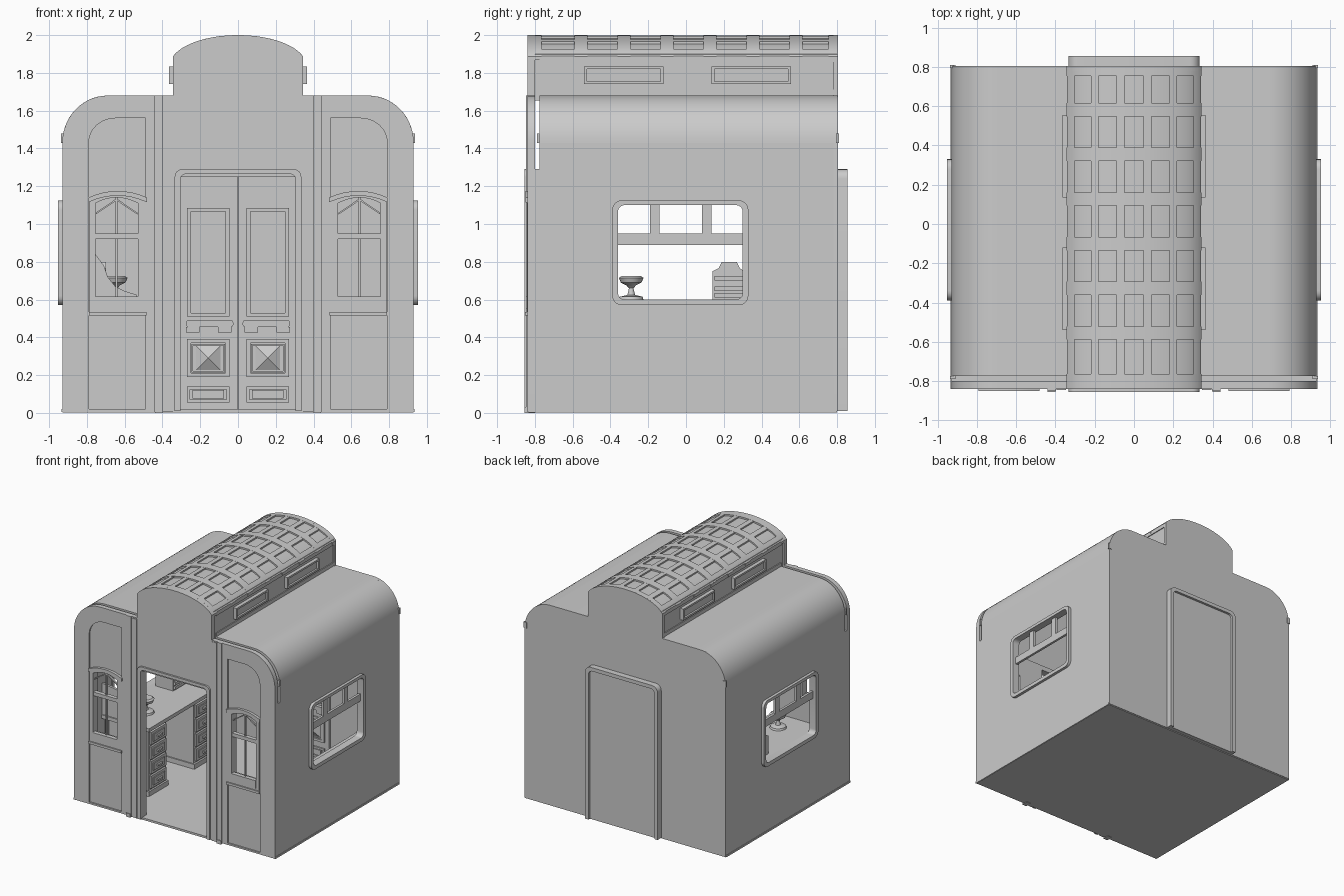
import bpy, bmesh
from math import sin, cos, pi, sqrt, radians

if "Cube" in bpy.data.objects:
    bpy.data.objects.remove(bpy.data.objects["Cube"])


def finish(bm, name):
    bmesh.ops.recalc_face_normals(bm, faces=bm.faces[:])
    me = bpy.data.meshes.new(name)
    bm.to_mesh(me)
    bm.free()
    ob = bpy.data.objects.new(name, me)
    bpy.context.collection.objects.link(ob)
    return ob


def plate(name, loops, d0, d1, axis='y'):
    """Flat outline with optional holes, given thickness along an axis."""
    bm = bmesh.new()
    edges = []
    for lp in loops:
        pts = [p for i, p in enumerate(lp)
               if abs(p[0] - lp[i - 1][0]) + abs(p[1] - lp[i - 1][1]) > 1e-5]
        vs = [bm.verts.new((u, v, 0)) for u, v in pts]
        edges += [bm.edges.new((vs[i - 1], vs[i])) for i in range(len(vs))]
    bmesh.ops.triangle_fill(bm, use_beauty=True, edges=edges, normal=(0, 0, 1))
    faces = bm.faces[:]
    top = {v: bm.verts.new((v.co.x, v.co.y, 1)) for v in bm.verts[:]}
    for f in faces:
        bm.faces.new([top[v] for v in reversed(f.verts[:])])
    for e in edges:
        a, b = e.verts
        bm.faces.new((a, b, top[b], top[a]))
    for v in bm.verts:
        u, w, t = v.co
        d = d0 + (d1 - d0) * t
        v.co = {'y': (u, d, w), 'x': (d, u, w), 'z': (u, w, d)}[axis]
    return finish(bm, name)


def rect(u0, u1, v0, v1):
    return [(u0, v0), (u1, v0), (u1, v1), (u0, v1)]


def box(name, x0, x1, y0, y1, z0, z1):
    return plate(name, [rect(x0, x1, z0, z1)], y0, y1)


def arc(cx, cz, rx, rz, a0, a1, n=10):
    return [(cx + rx * cos(radians(a0 + (a1 - a0) * i / n)),
             cz + rz * sin(radians(a0 + (a1 - a0) * i / n))) for i in range(n + 1)]


def rrect(u0, u1, v0, v1, r, n=6):
    return (arc(u1 - r, v1 - r, r, r, 0, 90, n) + arc(u0 + r, v1 - r, r, r, 90, 180, n)
            + arc(u0 + r, v0 + r, r, r, 180, 270, n) + arc(u1 - r, v0 + r, r, r, 270, 360, n))


def doorway(w, z, r):
    return [(w, .01)] + arc(w - r, z - r, r, r, 0, 90, 6) + arc(r - w, z - r, r, r, 90, 180, 6) + [(-w, .01)]


def frame(name, u0, u1, v0, v1, t, d0, d1, axis='y'):
    return plate(name, [rect(u0, u1, v0, v1), rect(u0 + t, u1 - t, v0 + t, v1 - t)], d0, d1, axis)


def flip(lp, s):
    return [(s * u, v) for u, v in lp]


def lathe(name, pts, loc, steps=20):
    bm = bmesh.new()
    vs = [bm.verts.new((r, 0, z)) for r, z in pts]
    es = [bm.edges.new((vs[i], vs[i + 1])) for i in range(len(vs) - 1)]
    bmesh.ops.spin(bm, geom=vs + es, cent=(0, 0, 0), axis=(0, 0, 1), angle=2 * pi, steps=steps)
    bmesh.ops.remove_doubles(bm, verts=bm.verts[:], dist=1e-5)
    ob = finish(bm, name)
    ob.location = loc
    return ob


def crown(x, off=0):
    return 1.84 - off + .16 * sqrt(1 - (x / .36) ** 2)


def crown_band(name, x0, x1, o0, o1, y0, y1, n=24):
    xs = [x0 + (x1 - x0) * i / n for i in range(n + 1)]
    return plate(name, [[(x, crown(x, o0)) for x in xs]
                        + [(x, crown(x, o1)) for x in reversed(xs)]], y0, y1)


# End silhouette shared by the front and back walls
half = [(.93, .01)] + arc(.69, 1.43, .24, .25, 0, 90, 12) + [(.345, 1.68)]
half += [(x, crown(x)) for x in [.345 * cos(pi / 2 * i / 14) for i in range(15)]]
outline = half + flip(reversed(half), -1)
door_cut = [(-.31, .01), (-.31, 1.25), (.31, 1.25), (.31, .01)]
win = [(.53, .6), (.755, .6)] + [(.6425 + .1125 * k / 4, 1.14 - .03 * (k / 4) ** 2) for k in range(4, -5, -1)]
recess = [(.49, .02), (.79, .02)] + arc(.65, 1.43, .14, .13, 0, 90) + [(.49, 1.56)]
wins = [flip(win, s) for s in (-1, 1)]

# Front and back walls
plate("front_wall", [outline + door_cut] + wins, -.828, -.80)
plate("front_raised_face", [outline + door_cut] + [flip(recess, s) for s in (-1, 1)], -.84, -.828)
lower = [(.93, .01), (.93, 1.29), (-.93, 1.29), (-.93, .01)]
plate("front_inner_wall", [lower + door_cut] + wins, -.80, -.775)
plate("back_wall", [outline], .78, .805)
plate("front_door_frame", [doorway(.335, 1.29, .04) + doorway(.305, 1.265, .03)[::-1]], -.855, -.775)
plate("back_door_frame", [doorway(.335, 1.29, .05) + doorway(.305, 1.26, .035)[::-1]], .80, .855)
plate("back_door_panel", [doorway(.31, 1.265, .035)], .80, .835)
box("floor", -.93, .93, -.835, .80, .003, .02)

for s in (-1, 1):
    # Side walls, curved roof and eaves trim
    plate("side_wall", [rect(-.775, .80, .01, 1.43), rrect(-.37, .31, .59, 1.11, .04)], s * .90, s * .93, 'x')
    roof = (arc(.69, 1.43, .24, .25, 0, 90, 14) + [(.32, 1.68), (.32, 1.655)]
            + arc(.69, 1.43, .215, .225, 90, 0, 14))
    plate("curved_roof", [flip(roof, s)], -.775, .80)
    for y0, y1 in ((-.79, -.775), (.795, .81)):
        box("eaves_bracket", s * .91, s * .938, y0, y1, 1.43, 1.48)
    box("base_trim", s * .92, s * .935, -.84, .80, .005, .02)
    # Side window
    plate("side_window_frame", [rrect(-.39, .33, .57, 1.125, .05), rrect(-.36, .30, .6, 1.1, .035)],
          s * .89, s * .953, 'x')
    plate("side_window_rail", [rect(-.365, .305, .89, .95)], s * .905, s * .925, 'x')
    for y in (-.165, .11):
        plate("side_window_post", [rect(y - .025, y + .025, .95, 1.11)], s * .905, s * .925, 'x')
    # Clerestory wall with mouldings and framed lights
    plate("clerestory_wall", [rect(-.80, .80, 1.655, 1.90)], s * .31, s * .335, 'x')
    for z in (1.70, 1.875):
        plate("clerestory_moulding", [rect(-.775, .80, z - .018, z + .012)], s * .33, s * .342, 'x')
    for y in (-.33, .345):
        frame("clerestory_light_frame", y - .21, y + .21, 1.74, 1.835, .015, s * .33, s * .365, 'x')
        plate("clerestory_light", [rect(y - .2, y + .2, 1.75, 1.825)], s * .33, s * .35, 'x')
    # Front columns
    for x, w, y in ((.42, .022, -.848), (.37, .024, -.845)):
        plate("front_column", [flip(rect(x - w, x + w, .005, 1.68 if x > .4 else 1.67), s)], y, -.80)
    plate("column_foot", [flip(rect(.40, .44, 0, .03), s)], -.855, -.80)
    # Front window: arched surround, sill, rails and glazing bars
    hood = [(.49, .52), (.785, .52)] + [(.6375 + .1475 * k / 4, 1.165 - .035 * (k / 4) ** 2)
                                        for k in range(4, -5, -1)]
    plate("front_window_surround", [flip(hood, s), flip(win, s)], -.842, -.80)
    cap = [(.6375 + .155 * k / 4, 1.175 - .035 * (k / 4) ** 2) for k in range(4, -5, -1)]
    cap += [(u, v - .025) for u, v in reversed(cap)]
    plate("front_window_hood", [flip(cap, s)], -.85, -.82)
    plate("front_window_sill", [flip(rect(.485, .79, .515, .535), s)], -.852, -.82)
    plate("front_window_apron", [flip(rect(.53, .755, .55, .615), s)], -.846, -.81)
    plate("front_window_rail", [flip(rect(.53, .755, .92, .95), s)], -.835, -.80)
    plate("front_window_bar", [flip(rect(.638, .648, .61, 1.14), s)], -.825, -.81)
    for k in (-1, 1):
        m = .643
        plate("front_window_brace", [flip([(m, 1.125), (m, 1.135), (m + k * .11, 1.06), (m + k * .11, 1.05)], s)],
              -.825, -.81)
    # Panelled double door on the inner back wall
    def leaf(name, u0, u1, v0, v1, t, d):
        a, b = sorted((s * u0, s * u1))
        return frame(name, a, b, v0, v1, t, d, .77)
    plate("door_leaf", [flip(rect(.003, .31, .02, 1.265), s)], .762, .785)
    leaf("door_upper_panel", .045, .27, .51, 1.085, .02, .75)
    leaf("door_upper_inner", .072, .243, .54, 1.06, .01, .755)
    leaf("door_square_panel", .045, .27, .19, .39, .02, .75)
    leaf("door_square_inner", .07, .245, .215, .365, .008, .752)
    leaf("door_kick_panel", .045, .27, .055, .14, .015, .75)
    plate("door_kick_bar", [flip(rect(.075, .24, .075, .12), s)], .75, .77)
    plate("door_shelf", [flip(rrect(.025, .275, .455, .49, .012, 3), s)], .735, .77)
    for x in (.07, .24):
        plate("door_bracket", [flip(rect(x - .035, x + .035, .425, .455), s)], .742, .77)
    bpy.ops.mesh.primitive_cone_add(vertices=4, radius1=.098, radius2=0, depth=.04,
                                    location=(s * .1575, .745, .29), rotation=(pi / 2, pi / 4, 0))
    bpy.context.object.name = "door_pyramid"

# Clerestory roof with raised grid of ribs
crown_band("clerestory_roof", -.335, .335, .013, .035, -.81, .80)
for i in range(6):
    y = -.555 + .2275 * i
    crown_band("roof_cross_rib", -.345, .345, 0, .018, y - .034, y + .034)
for y0, y1 in ((-.81, -.765), (.755, .80)):
    crown_band("roof_end_rib", -.345, .345, 0, .018, y0, y1)
for x in (-.322, -.2, -.068, .068, .2, .322):
    crown_band("roof_long_rib", x - .02, x + .02, .001, .018, -.80, .795, 4)

# Desk along the left wall
box("desk_top", -.90, -.46, -.52, .38, .57, .60)
box("desk_back", -.88, -.85, -.5, .36, .02, .57)
for yc in (-.37, .23):
    box("desk_pedestal", -.88, -.49, yc - .12, yc + .12, .04, .57)
    box("desk_plinth", -.89, -.475, yc - .13, yc + .13, .02, .06)
    for i in range(4):
        z = .075 + i * .122
        box("drawer_front", -.495, -.475, yc - .1, yc + .1, z, z + .105)
        box("drawer_inset", -.48, -.468, yc - .075, yc + .075, z + .022, z + .083)
        box("drawer_handle", -.47, -.455, yc - .03, yc + .03, z + .045, z + .06)
for y in (-.2, -.08, .04):
    frame("desk_back_panel", y - .05, y + .05, .08, .53, .015, -.85, -.838, 'x')
side = [(-.90, .6), (-.53, .6), (-.535, .625), (-.6, .645), (-.65, .67), (-.69, .72), (-.71, .78), (-.755, .84), (-.90, .86)]
for y in (-.51, .35):
    plate("desk_end_panel", [side], y, y + .02)

# Counter items: pedestal lamp and till
lathe("desk_lamp", [(0, 0), (.065, 0), (.06, .015), (.02, .025), (.012, .06), (.025, .075), (.055, .09),
                    (.065, .115), (.05, .125), (0, .12)], (-.65, -.29, .60))
till = [(.14, .6), (.31, .6), (.31, .75), (.285, .765), (.268, .8), (.19, .8), (.172, .765), (.14, .75)]
plate("till_body", [till], -.86, -.70, 'x')
for z in (.61, .645, .7):
    box("till_row", -.71, -.685, .15, .30, z, z + .025)

# Low bench along the right wall
box("bench_seat", .60, .90, -.5, .5, .27, .31)
box("bench_back", .84, .90, -.5, .5, .31, .58)
for y in (-.5, -.02, .46):
    box("bench_support", .63, .88, y, y + .04, .02, .27)

for ob in bpy.data.objects:
    ob.select_set(True)
bpy.context.view_layer.objects.active = bpy.data.objects["floor"]
bpy.ops.object.shade_smooth_by_angle(angle=radians(25))
